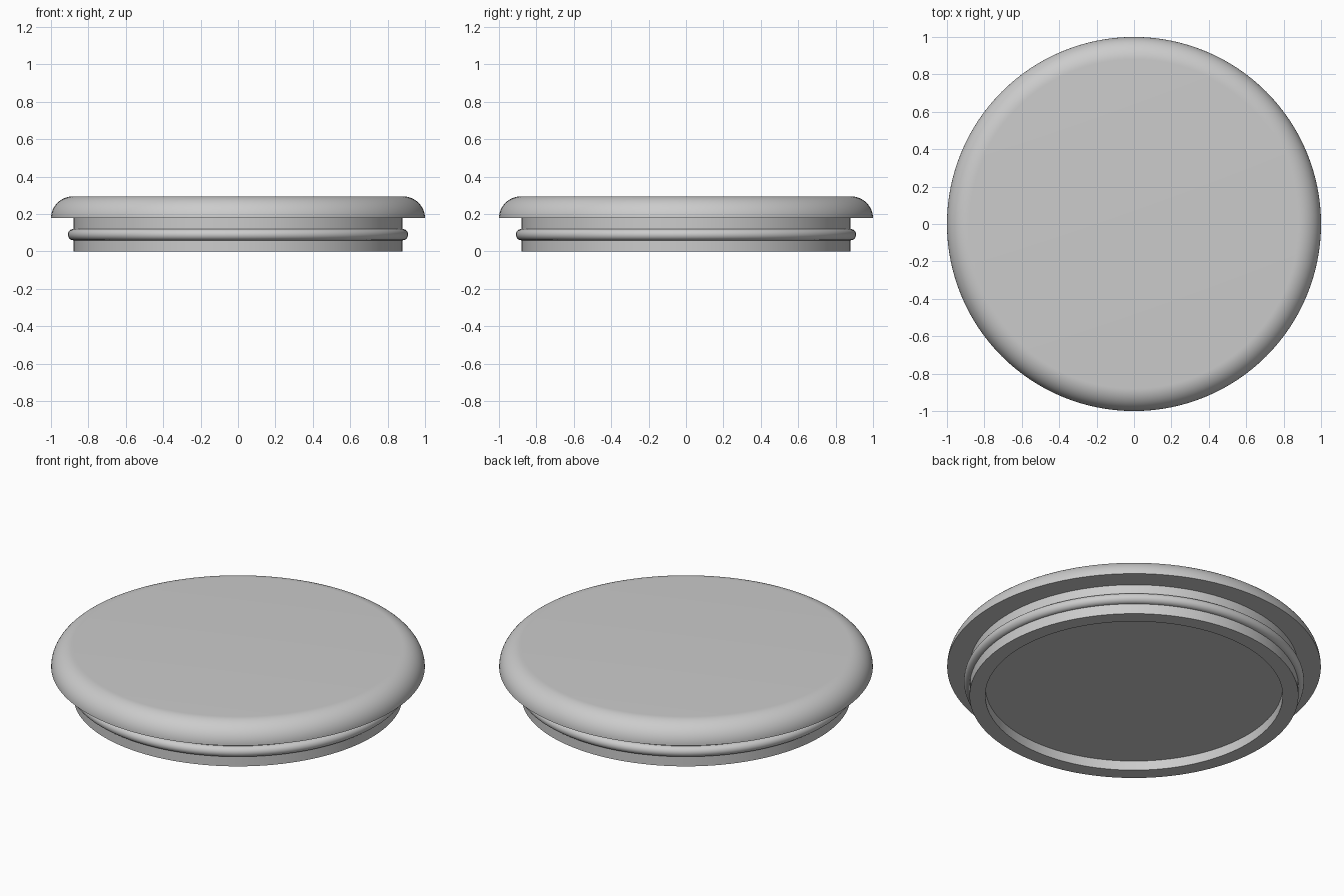
import bpy, bmesh
from math import sin, cos, pi, radians

cube = bpy.data.objects.get("Cube")
if cube:
    bpy.data.objects.remove(cube, do_unlink=True)

SEGMENTS = 128

grey = bpy.data.materials.new("light_grey")
grey.use_nodes = True
colour = (0.6, 0.6, 0.6, 1)
grey.diffuse_color = colour
grey.node_tree.nodes["Principled BSDF"].inputs["Base Color"].default_value = colour


def lathe(name, profile, closed=False):
    """Spin a list of (radius, height) points around z."""
    bm = bmesh.new()
    verts = [bm.verts.new((r, 0, z)) for r, z in profile]
    pairs = list(zip(verts, verts[1:]))
    if closed:
        pairs.append((verts[-1], verts[0]))
    edges = [bm.edges.new(p) for p in pairs]
    bmesh.ops.spin(bm, geom=verts + edges, cent=(0, 0, 0), axis=(0, 0, 1),
                   angle=2 * pi, steps=SEGMENTS, use_duplicate=False)
    bmesh.ops.remove_doubles(bm, verts=bm.verts, dist=1e-5)
    bmesh.ops.recalc_face_normals(bm, faces=bm.faces)
    mesh = bpy.data.meshes.new(name)
    bm.to_mesh(mesh)
    bm.free()
    mesh.materials.append(grey)
    obj = bpy.data.objects.new(name, mesh)
    bpy.context.collection.objects.link(obj)
    bpy.ops.object.select_all(action="DESELECT")
    obj.select_set(True)
    bpy.context.view_layer.objects.active = obj
    bpy.ops.object.shade_smooth_by_angle(angle=radians(30))
    return obj


def arc(r, z, radius, start, end, steps):
    """Points along an arc in the profile plane."""
    angles = [start + (end - start) * i / steps for i in range(steps + 1)]
    return [(r + radius * cos(a), z + radius * sin(a)) for a in angles]


# Lid with a quarter-round rim, over a plug that is hollowed underneath
rim = arc(0.88, 0.178, 0.117, 0, pi / 2, 16)
rim = [(0.88 + (r - 0.88) * 0.12 / 0.117, z) for r, z in rim]
lathe("lid_and_plug", [(0, 0.056), (0.796, 0.056), (0.796, 0), (0.88, 0),
                       (0.88, 0.178)] + rim + [(0, 0.295)])

# Sealing ring around the plug
lathe("sealing_ring", arc(0.88, 0.09, 0.03, 0, 2 * pi, 24)[:-1], closed=True)
